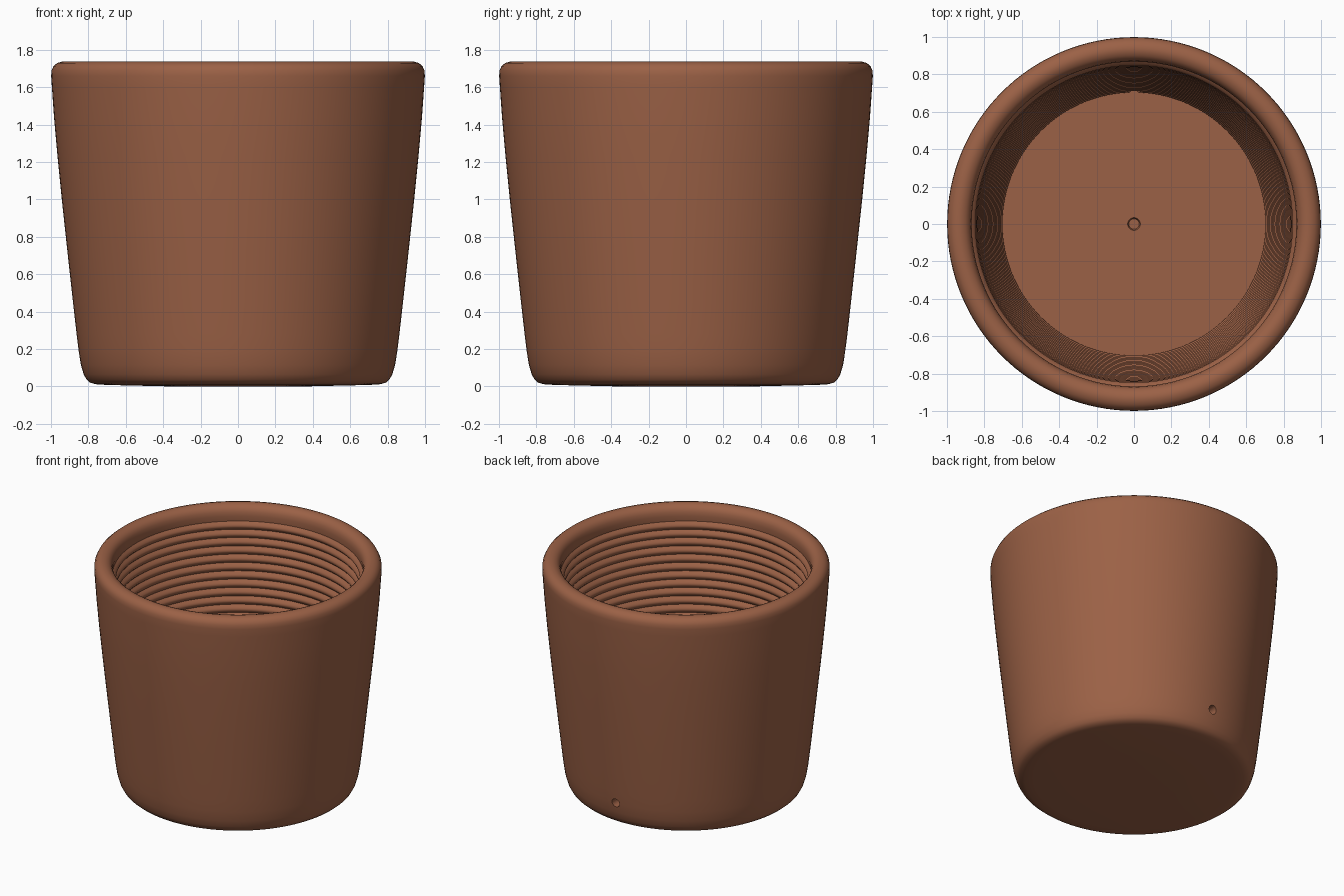
import bpy, bmesh, math

if "Cube" in bpy.data.objects:
    bpy.data.objects.remove(bpy.data.objects["Cube"])

SEG = 128
clay = bpy.data.materials.new("terracotta clay")
clay.diffuse_color = (0.33, 0.12, 0.061, 1)
clay.use_nodes = True
clay.node_tree.nodes["Principled BSDF"].inputs["Base Color"].default_value = clay.diffuse_color

# outer wall profile (radius, height)
outer = [(0.35, 0.0), (0.70, 0.008), (0.76, 0.012), (0.79, 0.02), (0.81, 0.037),
         (0.825, 0.065), (0.84, 0.115), (0.852, 0.19), (0.863, 0.28), (0.88, 0.43),
         (0.912, 0.72), (0.94, 0.98), (0.965, 1.23), (0.983, 1.43), (0.995, 1.6),
         (0.999, 1.66), (0.997, 1.69), (0.986, 1.713), (0.967, 1.729), (0.94, 1.737)]


def outer_radius(z):
    for (r0, z0), (r1, z1) in zip(outer[:16], outer[1:16]):
        if z0 <= z <= z1:
            return r0 + (r1 - r0) * (z - z0) / (z1 - z0)
    return 0.999


# rounded inner lip
profile = list(outer)
profile += [(0.92, 1.735), (0.90, 1.727), (0.883, 1.712), (0.873, 1.69), (0.868, 1.66)]

# beaded inner wall, grooves sharp and beads rounded
TOP, FLOOR, RIDGES, STEPS = 1.62, 0.15, 24, 6
for i in range(RIDGES * STEPS + 1):
    z = TOP + (FLOOR - TOP) * i / (RIDGES * STEPS)
    bead = 0.022 * abs(math.sin(math.pi * i / STEPS))
    profile.append((outer_radius(z) - 0.125 - bead, z))

# floor with a small centre dimple
profile += [(0.35, FLOOR), (0.034, FLOOR), (0.028, FLOOR - 0.02), (0.006, FLOOR - 0.02)]

bm = bmesh.new()
rings = []
for r, z in profile:
    rings.append([bm.verts.new((r * math.cos(2 * math.pi * k / SEG),
                                r * math.sin(2 * math.pi * k / SEG), z)) for k in range(SEG)])
for a, b in zip(rings, rings[1:]):
    for k in range(SEG):
        n = (k + 1) % SEG
        bm.faces.new((a[k], a[n], b[n], b[k]))
bm.faces.new(list(reversed(rings[0])))
bm.faces.new(rings[-1])
bmesh.ops.recalc_face_normals(bm, faces=bm.faces)
mesh = bpy.data.meshes.new("pot")
bm.to_mesh(mesh)
bm.free()
mesh.materials.append(clay)
pot = bpy.data.objects.new("pot", mesh)
bpy.context.collection.objects.link(pot)

# drain hole low in the back wall
bpy.ops.mesh.primitive_cylinder_add(vertices=24, radius=0.032, depth=0.4,
                                    location=(0, 0.82, 0.19), rotation=(math.pi / 2, 0, 0))
cutter = bpy.context.object
cutter.name = "drain_hole_cutter"
cutter.data.materials.append(clay)
cutter.hide_render = True
mod = pot.modifiers.new("drain_hole", 'BOOLEAN')
mod.operation = 'DIFFERENCE'
mod.solver = 'EXACT'
mod.object = cutter
bpy.ops.object.select_all(action='DESELECT')
pot.select_set(True)
bpy.context.view_layer.objects.active = pot
bpy.ops.object.modifier_apply(modifier=mod.name)
bpy.data.objects.remove(cutter, do_unlink=True)
bpy.ops.object.shade_smooth_by_angle(angle=math.radians(35))
